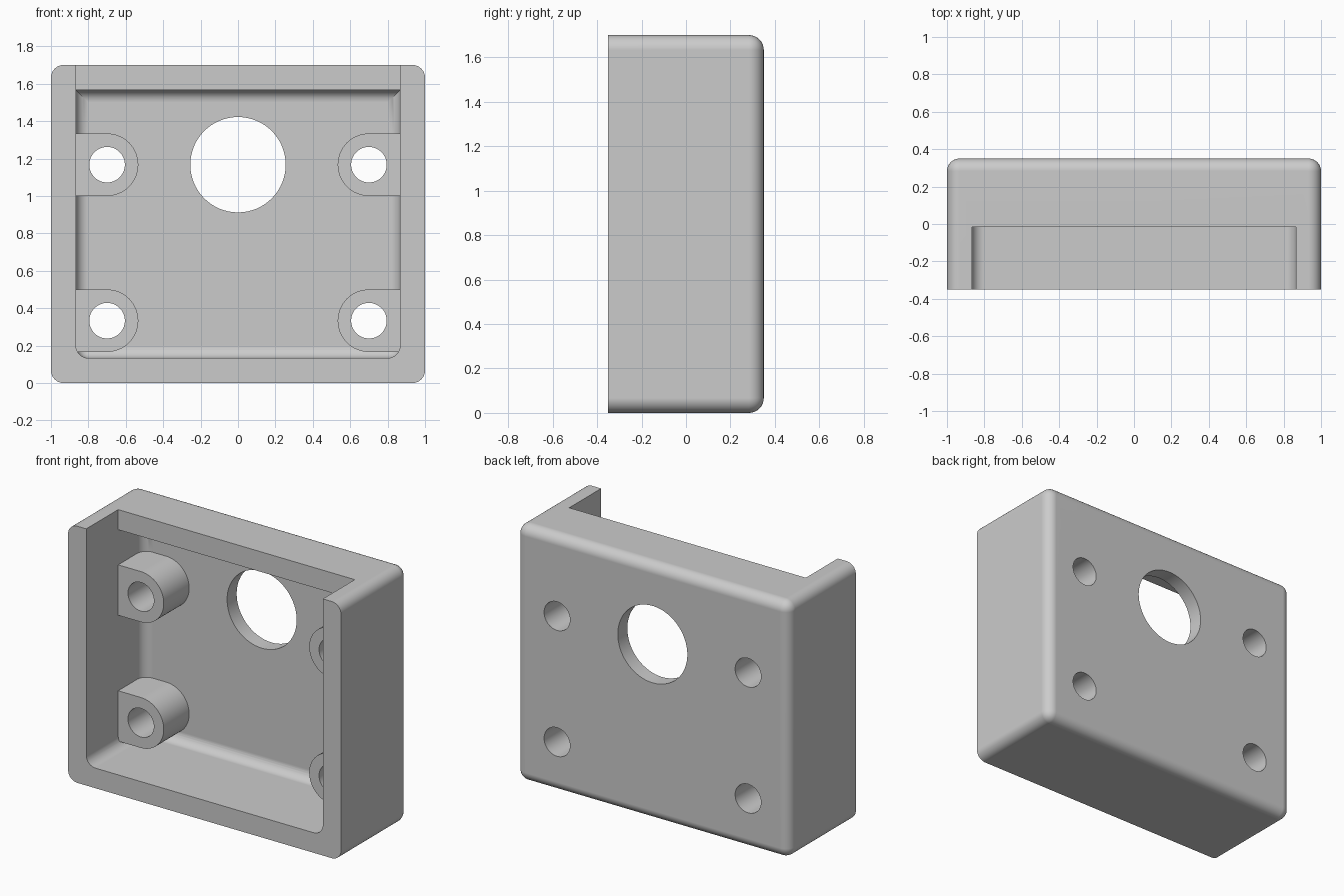
import bpy
import bmesh
import math
from mathutils import Matrix, Vector

if "Cube" in bpy.data.objects:
    bpy.data.objects.remove(bpy.data.objects["Cube"], do_unlink=True)

WIDTH, DEPTH, HEIGHT = 2.0, 0.7, 1.7
WALL, FILLET = 0.133, 0.067
FLOOR_Y = 0.25       # inner face of the back plate
STEP_Y = -0.016      # back of the top opening, front of the bosses
INNER = WIDTH / 2 - WALL

grey = bpy.data.materials.new("warm_grey_plastic")
grey.use_nodes = True
colour = (0.6, 0.6, 0.6, 1)
grey.diffuse_color = colour
grey.node_tree.nodes["Principled BSDF"].inputs["Base Color"].default_value = colour


def finish(bm, name):
    bmesh.ops.recalc_face_normals(bm, faces=bm.faces[:])
    mesh = bpy.data.meshes.new(name)
    bm.to_mesh(mesh)
    bm.free()
    mesh.materials.append(grey)
    obj = bpy.data.objects.new(name, mesh)
    bpy.context.collection.objects.link(obj)
    return obj


def box(name, low, high, rounded=None):
    """Box between two corners; rounded(edge midpoint) picks edges to fillet."""
    low, high = Vector(low), Vector(high)
    bm = bmesh.new()
    bmesh.ops.create_cube(bm, size=1)
    for v in bm.verts:
        v.co = Vector([l + (h - l) * (c + 0.5) for l, h, c in zip(low, high, v.co)])
    if rounded:
        edges = [e for e in bm.edges if rounded((e.verts[0].co + e.verts[1].co) / 2)]
        bmesh.ops.bevel(bm, geom=edges, offset=FILLET, segments=8,
                        profile=0.5, affect='EDGES')
    return finish(bm, name)


def prism(name, outline, y0, y1):
    """Extrude an (x, z) outline along y."""
    bm = bmesh.new()
    face = bm.faces.new([bm.verts.new((x, y0, z)) for x, z in outline])
    new = bmesh.ops.extrude_face_region(bm, geom=[face])["geom"]
    bmesh.ops.translate(bm, vec=(0, y1 - y0, 0),
                        verts=[g for g in new if isinstance(g, bmesh.types.BMVert)])
    return finish(bm, name)


def arc(cx, cz, radius, start, sweep, steps):
    return [(cx + radius * math.cos(start + sweep * i / steps),
             cz + radius * math.sin(start + sweep * i / steps)) for i in range(steps + 1)]


def drill(cx, cz, radius):
    circle = arc(cx, cz, radius, 0, math.tau, 64)[:-1]
    return prism("drill", circle, -0.6, 0.6)


# Outer shell, every edge rounded except around the open front
housing = box("housing", (-WIDTH / 2, -DEPTH / 2, 0), (WIDTH / 2, DEPTH / 2, HEIGHT),
              lambda m: m.y > -DEPTH / 2 + 0.01)

# Cavity with filleted floor and lower corners
cavity = box("cavity", (-INNER, -0.5, WALL), (INNER, FLOOR_Y, HEIGHT - WALL),
             lambda m: m.y > FLOOR_Y - 0.01 or (abs(m.y) < 0.3 and m.z < WALL + 0.01))

# Opening through the front part of the top wall
opening = box("opening", (-INNER, -0.5, 0.9), (INNER, STEP_Y, HEIGHT + 0.2))

steps = [(cavity, 'DIFFERENCE'), (opening, 'DIFFERENCE')]

# Four screw bosses running into the side walls, each drilled through
BOSS_X, BOSS_R = 0.70, 0.167
drills = []
for side in (-1, 1):
    for z in (0.333, 1.167):
        root = side * (INNER + 0.06)
        start = math.pi / 2 if side > 0 else -math.pi / 2
        outline = arc(side * BOSS_X, z, BOSS_R, start, math.pi, 32)
        outline += [(root, z - side * BOSS_R), (root, z + side * BOSS_R)]
        steps.append((prism("boss", outline, STEP_Y, FLOOR_Y + 0.05), 'UNION'))
        drills.append(drill(side * BOSS_X, z, 0.095))

# Large round window in the back plate
drills.append(drill(0, 1.167, 0.255))
steps += [(d, 'DIFFERENCE') for d in drills]

for tool, operation in steps:
    tool.hide_render = True
    mod = housing.modifiers.new(tool.name, 'BOOLEAN')
    mod.object, mod.operation, mod.solver = tool, operation, 'EXACT'

# Bake the cuts and drop the helper solids
bpy.context.view_layer.update()
graph = bpy.context.evaluated_depsgraph_get()
result = bpy.data.meshes.new_from_object(housing.evaluated_get(graph))
housing.modifiers.clear()
housing.data = result
for tool, _ in steps:
    bpy.data.objects.remove(tool, do_unlink=True)

# Smooth fillets and bores, crisp edges elsewhere
bpy.ops.object.select_all(action='DESELECT')
housing.select_set(True)
bpy.context.view_layer.objects.active = housing
bpy.ops.object.shade_smooth_by_angle(angle=math.radians(30))
weighted = housing.modifiers.new("even_shading", 'WEIGHTED_NORMAL')
weighted.keep_sharp = True
